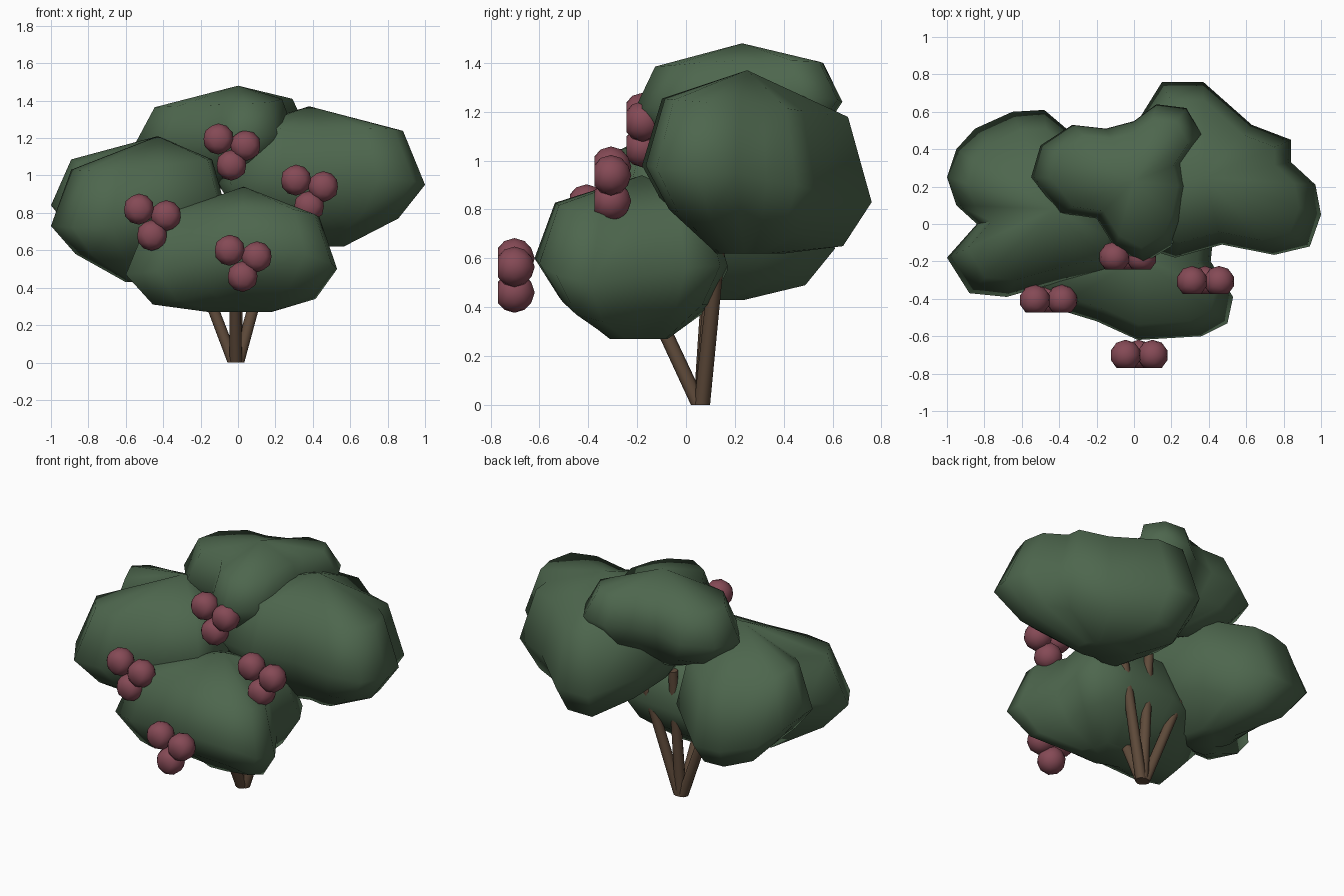
import bpy
import bmesh
from mathutils import Vector

if "Cube" in bpy.data.objects:
    bpy.data.objects.remove(bpy.data.objects["Cube"])


def material(name, rgb):
    mat = bpy.data.materials.new(name)
    mat.use_nodes = True
    mat.diffuse_color = (*rgb, 1)
    mat.node_tree.nodes["Principled BSDF"].inputs["Base Color"].default_value = (*rgb, 1)
    return mat


LEAF = material("leaf green", (0.075, 0.134, 0.075))
BERRY = material("berry red", (0.235, 0.068, 0.092))
BARK = material("bark brown", (0.115, 0.07, 0.043))


def finish(bm, name, mat):
    bmesh.ops.recalc_face_normals(bm, faces=bm.faces)
    for face in bm.faces:
        face.smooth = True
    mesh = bpy.data.meshes.new(name)
    bm.to_mesh(mesh)
    bm.free()
    mesh.materials.append(mat)
    obj = bpy.data.objects.new(name, mesh)
    bpy.context.scene.collection.objects.link(obj)
    return obj


def clump(name, apex, bottom, rise, drop, waist):
    """Leaf mass: a lobed waist outline lofted up to a peak and down to a flat base."""
    x, y, top = apex
    count = len(waist)
    mean = sum(p[2] for p in waist) / count

    def ring(scale, height):
        return [bm.verts.new((x + (px - x) * scale, y + (py - y) * scale, height(pz)))
                for px, py, pz in waist]

    bm = bmesh.new()
    rings = [ring(0.81, lambda z: min((z + mean) / 2 + rise, top - 0.04)),
             ring(1, lambda z: z),
             ring(0.77, lambda z: z - drop),
             ring(0.3, lambda z: bottom)]
    peak = bm.verts.new(apex)
    for i in range(count):
        j = (i + 1) % count
        bm.faces.new((peak, rings[0][i], rings[0][j]))
        for upper, lower in zip(rings, rings[1:]):
            bm.faces.new((upper[i], lower[i], lower[j], upper[j]))
    bm.faces.new(rings[-1])
    return finish(bm, name, LEAF)


# Leaf clumps, each with its peak and the widest outline
clump("front_foliage", (0.03, -0.18, 0.94), 0.27, 0.26, 0.16, [
    (0.53, -0.39, 0.5), (0.5, -0.53, 0.53), (0.36, -0.6, 0.58), (0.02, -0.62, 0.6),
    (-0.2, -0.52, 0.54), (-0.43, -0.45, 0.49), (-0.6, -0.36, 0.47), (-0.58, -0.15, 0.48),
    (-0.4, 0.08, 0.52), (-0.15, 0.17, 0.55), (0.15, 0.17, 0.57), (0.35, 0.14, 0.57),
    (0.43, 0, 0.56), (0.41, -0.2, 0.53)])
clump("left_foliage", (0.38, 0.25, 1.37), 0.62, 0.3, 0.18, [
    (0.15, 0.76, 0.83), (0.37, 0.76, 0.83), (0.63, 0.53, 0.88), (0.84, 0.45, 0.9),
    (0.84, 0.33, 0.92), (0.97, 0.21, 0.95), (1, 0.05, 0.95), (0.94, -0.12, 0.97),
    (0.75, -0.165, 0.98), (0.47, -0.11, 0.97), (0.22, -0.18, 0.98), (-0.04, -0.1, 0.96),
    (-0.11, 0.18, 0.96), (-0.03, 0.47, 0.9)])
clump("right_foliage", (-0.43, 0.08, 1.21), 0.43, 0.29, 0.15, [
    (-0.84, 0, 0.77), (-0.95, 0.1, 0.8), (-1, 0.25, 0.84), (-0.95, 0.4, 0.78),
    (-0.85, 0.51, 0.69), (-0.65, 0.6, 0.64), (-0.48, 0.61, 0.64), (-0.35, 0.5, 0.68),
    (-0.2, 0.38, 0.74), (-0.14, 0.12, 0.8), (-0.07, -0.1, 0.84), (-0.1, -0.24, 0.84),
    (-0.4, -0.31, 0.78), (-0.68, -0.39, 0.73), (-0.88, -0.37, 0.72), (-1, -0.18, 0.73)])
clump("top_foliage", (0, 0.23, 1.48), 0.93, 0.17, 0.14, [
    (-0.55, 0.25, 1.17), (-0.5, 0.42, 1.18), (-0.33, 0.53, 1.2), (-0.15, 0.51, 1.22),
    (0, 0.55, 1.23), (0.12, 0.64, 1.24), (0.28, 0.62, 1.25), (0.36, 0.48, 1.26),
    (0.26, 0.33, 1.26), (0.29, 0.2, 1.26), (0.25, 0, 1.24), (0.2, -0.12, 1.22),
    (0.05, -0.21, 1.21), (-0.1, -0.13, 1.2), (-0.2, 0.03, 1.19), (-0.4, 0.06, 1.18)])


def branch(name, tip):
    """Tapered stick from the shared root to its tip."""
    root, tip = Vector((-0.01 + tip[0] * 0.06, 0.06 + tip[1] * 0.04, 0)), Vector(tip)
    axis = tip - root
    bm = bmesh.new()
    bmesh.ops.create_cone(bm, cap_ends=True, segments=8, radius1=0.033,
                          radius2=0.028, depth=axis.length)
    bmesh.ops.rotate(bm, verts=bm.verts,
                     matrix=Vector((0, 0, 1)).rotation_difference(axis).to_matrix())
    bmesh.ops.translate(bm, verts=bm.verts, vec=(root + tip) / 2)
    for v in bm.verts:
        v.co.z = max(v.co.z, 0)
    return finish(bm, name, BARK)


# Branches fanning out of the ground
for name, tip in {"front_branch": (-0.02, -0.25, 0.65),
                  "left_branch": (0.2, 0.14, 0.72),
                  "right_branch": (-0.26, 0.1, 0.62),
                  "centre_branch": (0, 0.13, 0.8)}.items():
    branch(name, tip)


# Berries in threes, flattened on the front
def berries(name, corner):
    bm = bmesh.new()
    for dx, dz in ((0, 0), (0.145, -0.035), (0.07, -0.14)):
        verts = bmesh.ops.create_icosphere(bm, subdivisions=2, radius=0.083)["verts"]
        for v in verts:
            v.co.y = max(v.co.y, -0.067)
            v.co += Vector(corner) + Vector((dx, 0, dz))
    return finish(bm, name, BERRY)


berries("front_berries", (-0.045, -0.702, 0.6))
berries("left_berries", (0.31, -0.307, 0.975))
berries("right_berries", (-0.53, -0.407, 0.82))
berries("top_berries", (-0.105, -0.177, 1.195))

# Keep only the sharp creases hard
bpy.ops.object.select_all(action="DESELECT")
for obj in bpy.context.scene.objects:
    if obj.type == "MESH":
        obj.select_set(True)
        bpy.context.view_layer.objects.active = obj
bpy.ops.object.shade_smooth_by_angle(angle=1.2)
